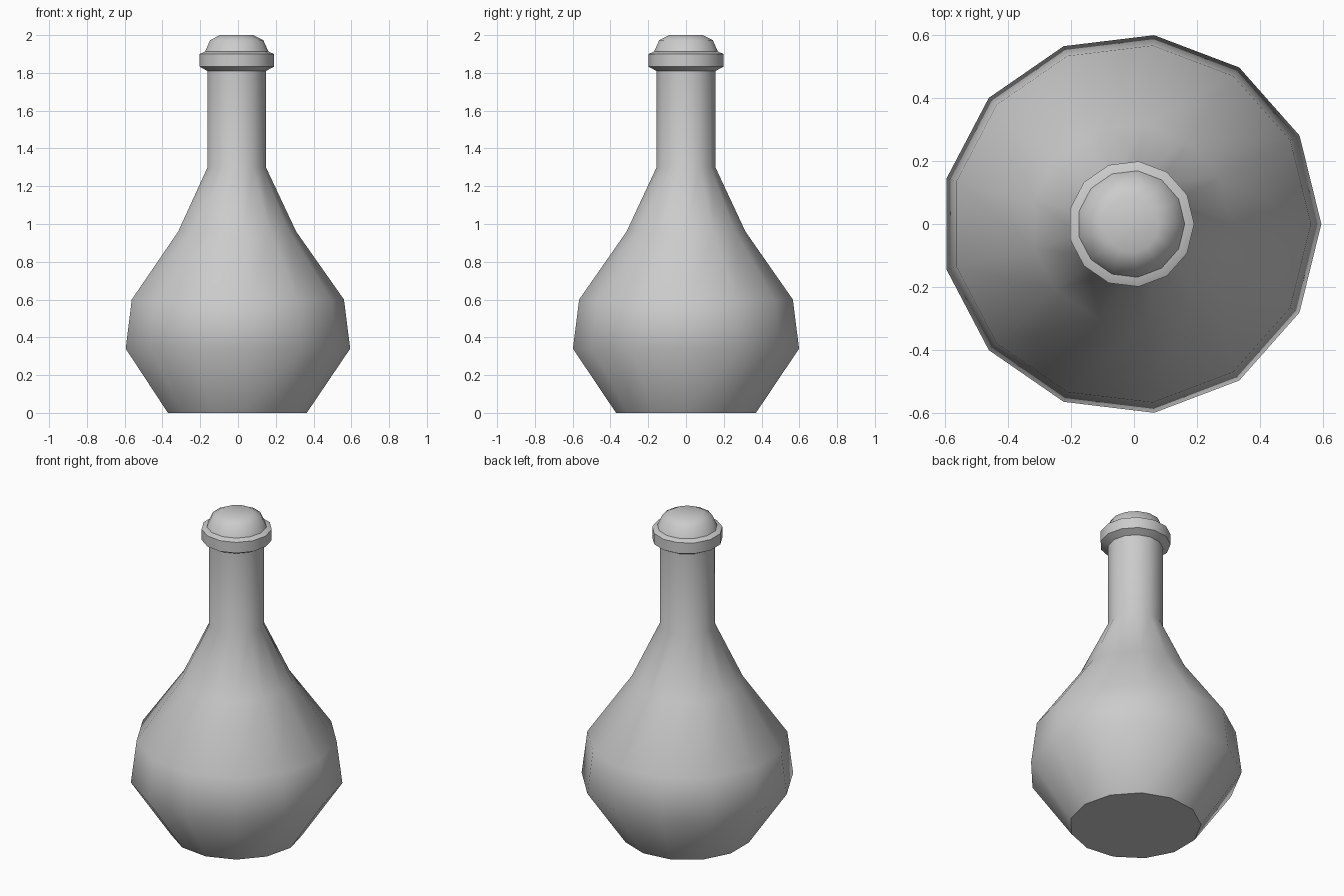
import bpy, bmesh, math

if "Cube" in bpy.data.objects:
    bpy.data.objects.remove(bpy.data.objects["Cube"])

SIDES = 13
SHIFT = -0.009  # recentres the odd-sided outline on x = 0


def lathe(name, profile):
    """Revolve (radius, z) points into a capped low-poly solid."""
    bm = bmesh.new()
    rings = []
    for r, z in profile:
        rings.append([bm.verts.new((r * math.cos(2 * math.pi * i / SIDES) + SHIFT,
                                    r * math.sin(2 * math.pi * i / SIDES), z))
                      for i in range(SIDES)])
    for a, b in zip(rings, rings[1:]):
        for i in range(SIDES):
            j = (i + 1) % SIDES
            bm.faces.new((a[i], a[j], b[j], b[i]))
    bm.faces.new(rings[0][::-1])
    bm.faces.new(rings[-1])
    mesh = bpy.data.meshes.new(name)
    bm.to_mesh(mesh)
    bm.free()
    obj = bpy.data.objects.new(name, mesh)
    bpy.context.collection.objects.link(obj)
    bpy.ops.object.select_all(action='DESELECT')
    obj.select_set(True)
    bpy.context.view_layer.objects.active = obj
    bpy.ops.object.shade_smooth_by_angle(angle=math.radians(45))
    return obj


# Bottle: base, belly, shoulder, neck and raised lip
lathe("bottle", [(0.373, 0), (0.603, 0.34), (0.57, 0.60), (0.317, 0.96),
                 (0.157, 1.30), (0.157, 1.81), (0.2, 1.833),
                 (0.2, 1.90), (0.17, 1.913)])

# Rounded stopper on top of the lip
lathe("stopper", [(0.17, 1.913), (0.143, 1.973), (0.09, 2.0)])
